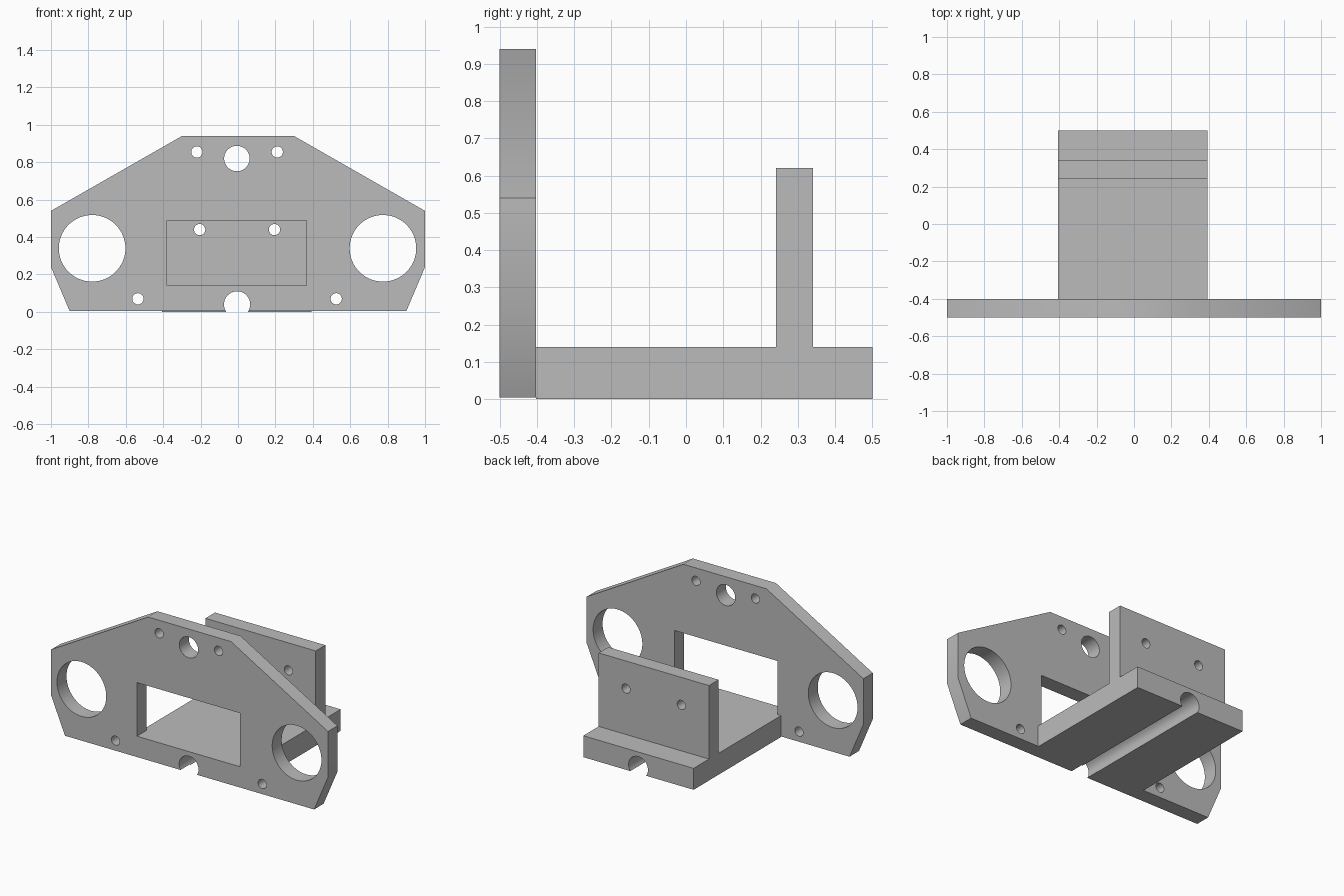
import bpy, bmesh, math
from mathutils import Matrix, Vector

default = bpy.data.objects.get("Cube")
if default:
    bpy.data.objects.remove(default, do_unlink=True)

grey = bpy.data.materials.new("plain grey")
grey.use_nodes = True
colour = (0.5, 0.5, 0.5, 1)
grey.diffuse_color = colour
grey.node_tree.nodes["Principled BSDF"].inputs["Base Color"].default_value = colour


def finish(bm, name):
    bmesh.ops.recalc_face_normals(bm, faces=bm.faces)
    mesh = bpy.data.meshes.new(name)
    bm.to_mesh(mesh)
    bm.free()
    mesh.materials.append(grey)
    obj = bpy.data.objects.new(name, mesh)
    bpy.context.collection.objects.link(obj)
    return obj


def extrude_outline(bm, outline, axis, start, end):
    """Extrude a 2D outline (x,z along y, or y,z along x)."""
    place = (lambda a, b: (a, start, b)) if axis == "y" else (lambda a, b: (start, a, b))
    face = bm.faces.new([bm.verts.new(place(a, b)) for a, b in outline])
    grown = bmesh.ops.extrude_face_region(bm, geom=[face])["geom"]
    move = Vector((0, end - start, 0)) if axis == "y" else Vector((end - start, 0, 0))
    bmesh.ops.translate(bm, vec=move, verts=[g for g in grown if isinstance(g, bmesh.types.BMVert)])


def drill(target, holes, y0, y1, window=None):
    """Cut round holes (x, z, radius) and an optional window along y."""
    bm = bmesh.new()
    for x, z, r in holes:
        spot = Matrix.Translation((x, (y0 + y1) / 2, z)) @ Matrix.Rotation(math.pi / 2, 4, "X")
        bmesh.ops.create_cone(bm, cap_ends=True, segments=64, radius1=r, radius2=r,
                              depth=y1 - y0, matrix=spot)
    if window:
        xa, xb, za, zb = window
        extrude_outline(bm, [(xa, za), (xb, za), (xb, zb), (xa, zb)], "y", y0, y1)
    cutter = finish(bm, "hole_cutter")
    cutter.hide_render = True
    mod = target.modifiers.new("holes", "BOOLEAN")
    mod.operation = "DIFFERENCE"
    mod.solver = "EXACT"
    mod.object = cutter
    bpy.ops.object.select_all(action="DESELECT")
    bpy.context.view_layer.objects.active = target
    target.select_set(True)
    bpy.ops.object.modifier_apply(modifier=mod.name)
    bpy.data.objects.remove(cutter, do_unlink=True)
    bpy.ops.object.shade_smooth_by_angle(angle=math.radians(30))


groove = (-0.005, 0.04, 0.07)

# Front plate: chamfered symmetric outline
half = [(0.9, 0.004), (1, 0.24), (1, 0.54), (0.3, 0.94)]
bm = bmesh.new()
extrude_outline(bm, half + [(-x, z) for x, z in reversed(half)], "y", -0.5, -0.402)
front_plate = finish(bm, "front_plate")
drill(front_plate, [
    (-0.78, 0.34, 0.178), (0.775, 0.34, 0.178),   # large side holes
    (-0.22, 0.855, 0.03), (0.21, 0.855, 0.03),    # upper screw holes
    (-0.535, 0.07, 0.03), (0.525, 0.07, 0.03),    # lower screw holes
    (-0.006, 0.82, 0.068), groove,
], -0.6, -0.3, window=(-0.38, 0.365, 0.14, 0.49))

# Base shelf with its upright back wall, as one side profile
bm = bmesh.new()
extrude_outline(bm, [(-0.402, 0), (0.5, 0), (0.5, 0.14), (0.341, 0.14), (0.341, 0.62),
                     (0.242, 0.62), (0.242, 0.14), (-0.402, 0.14)], "x", -0.405, 0.392)
base_and_back_wall = finish(bm, "base_and_back_wall")
drill(base_and_back_wall, [groove, (-0.205, 0.44, 0.03), (0.195, 0.44, 0.03)], -0.6, 0.7)
